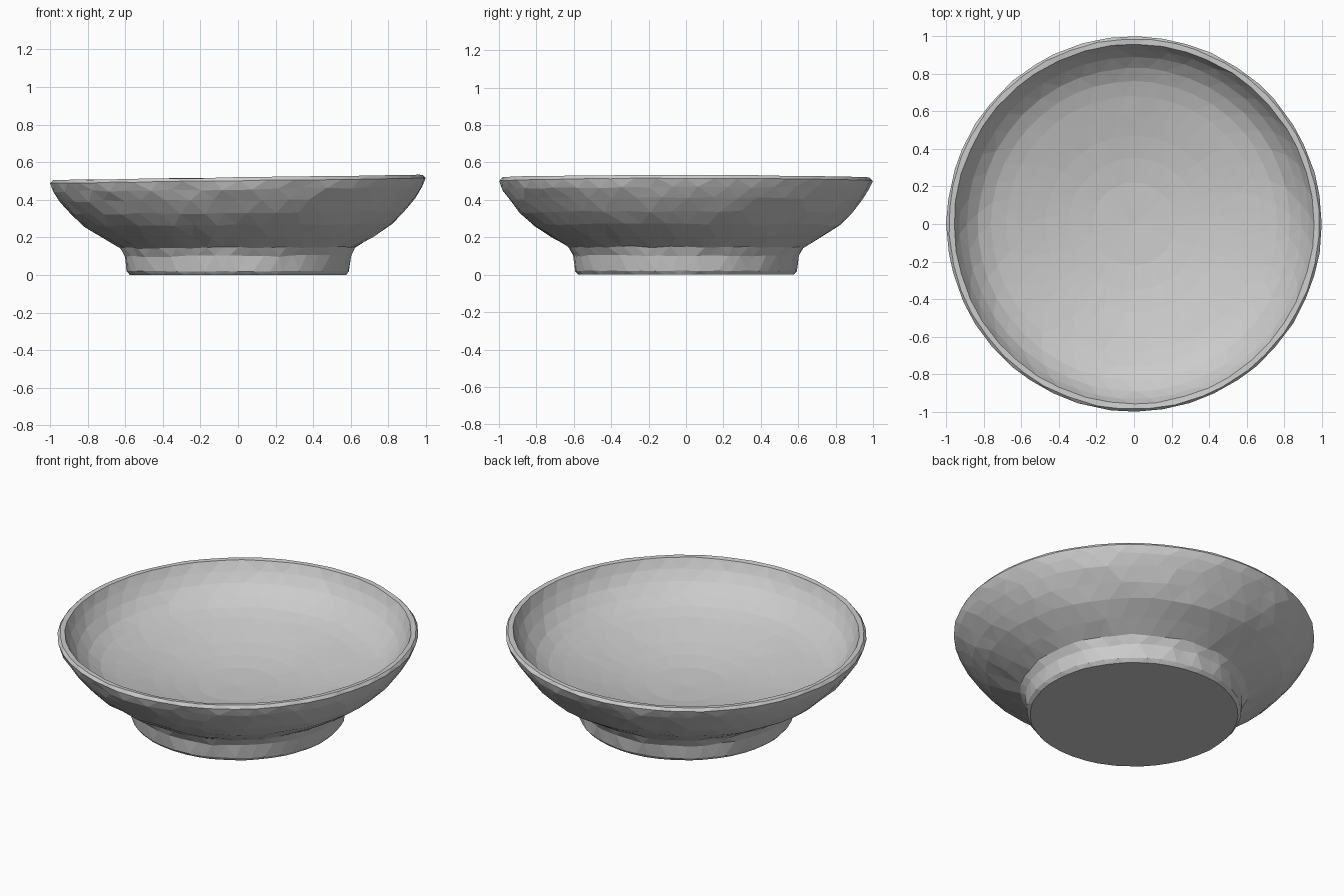
import bpy, bmesh, math, random

if "Cube" in bpy.data.objects:
    bpy.data.objects.remove(bpy.data.objects["Cube"])

random.seed(4)
SEGMENTS = 44

# Lathe profile (radius, height): base, foot, outer wall, rim, inner basin
profile = [
    (0.30, 0.0), (0.575, 0.0), (0.592, 0.02), (0.602, 0.10), (0.628, 0.145),
    (0.72, 0.20), (0.82, 0.265), (0.89, 0.33), (0.945, 0.40), (0.98, 0.455),
    (0.998, 0.50), (0.985, 0.517), (0.957, 0.515),
    (0.93, 0.46), (0.89, 0.405), (0.83, 0.352), (0.76, 0.315), (0.68, 0.288),
    (0.58, 0.262), (0.47, 0.235), (0.35, 0.212), (0.22, 0.195),
]
RIM = 12


def jitter(amount):
    return random.uniform(-amount, amount)


bm = bmesh.new()
rings = []
for level, (radius, height) in enumerate(profile):
    ring = []
    wall = 3 <= level <= 9
    bump = 0.005 if wall else 0.002
    for i in range(SEGMENTS):
        # Alternate rings are staggered for a hand-formed facet pattern
        a = 2 * math.pi * (i + 0.5 * (level % 2) + jitter(0.15)) / SEGMENTS
        r = min(radius + jitter(bump), 1.0)
        z = height
        if level > 1:
            # Inner facets fade out towards the centre of the basin
            z += jitter(bump) * (radius ** 2 if level > RIM else 1)
        x, y = r * math.cos(a), r * math.sin(a)
        # The rim rises slightly towards +x
        z += 0.014 * (x + 0.1) * (height / 0.515)
        ring.append(bm.verts.new((x, y, z)))
    rings.append(ring)

# Staggered triangle bands between neighbouring rings
for level in range(len(rings) - 1):
    low, high = rings[level], rings[level + 1]
    for i in range(SEGMENTS):
        j = (i + 1) % SEGMENTS
        if level % 2 == 0:
            bm.faces.new((low[i], low[j], high[i]))
            bm.faces.new((low[j], high[j], high[i]))
        else:
            bm.faces.new((low[i], high[j], high[i]))
            bm.faces.new((low[i], low[j], high[j]))

# Underside and basin centre caps
for ring, z in ((rings[0], 0.0), (rings[-1], 0.186)):
    centre = bm.verts.new((0, 0, z))
    for i in range(SEGMENTS):
        bm.faces.new((ring[i], ring[(i + 1) % SEGMENTS], centre))

bmesh.ops.recalc_face_normals(bm, faces=bm.faces)
mesh = bpy.data.meshes.new("footed_bowl")
bm.to_mesh(mesh)
bm.free()
bowl = bpy.data.objects.new("footed_bowl", mesh)
bpy.context.collection.objects.link(bowl)
